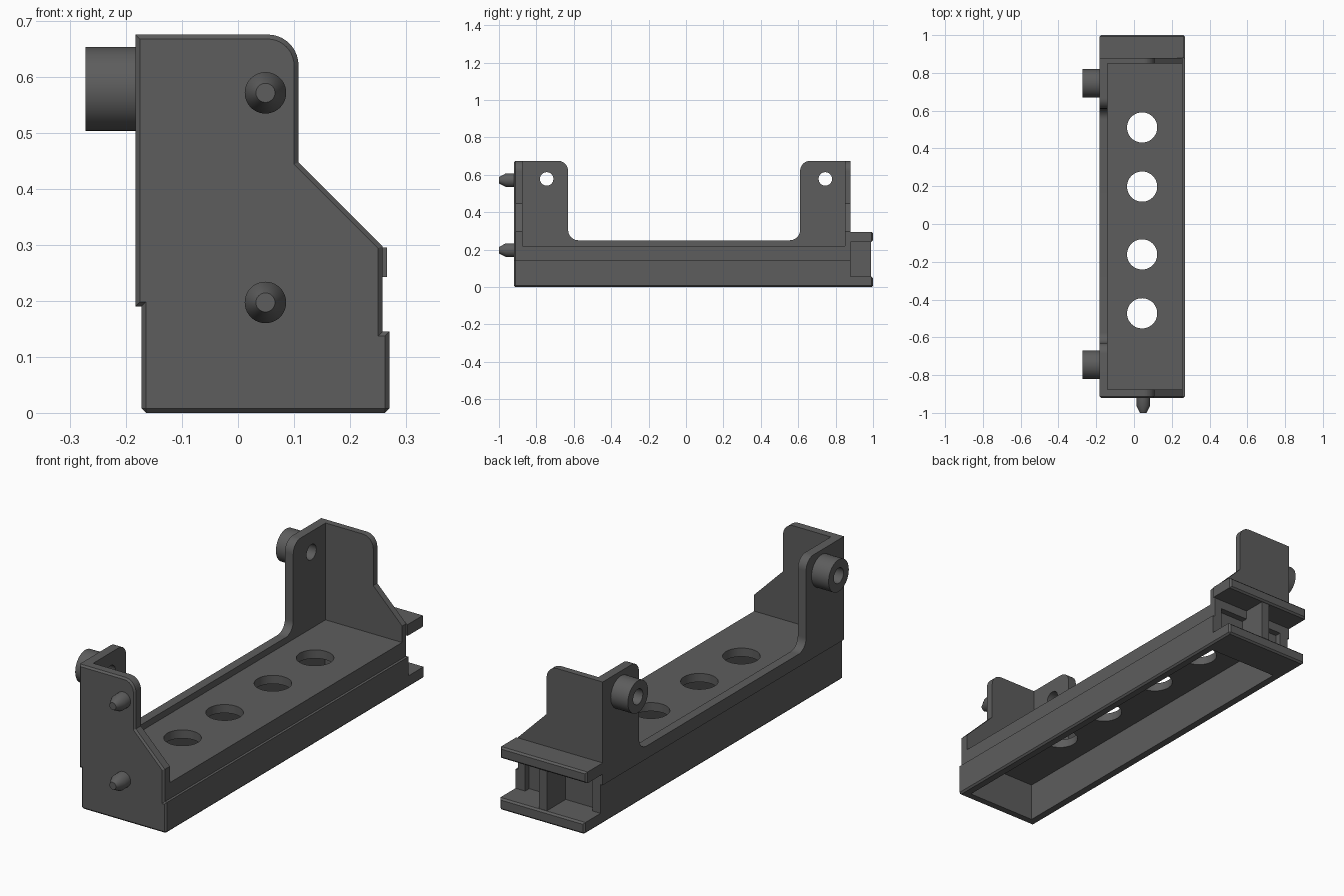
import bpy, bmesh
from math import sin, cos, pi, radians

cube = bpy.data.objects.get("Cube")
if cube:
    bpy.data.objects.remove(cube, do_unlink=True)

grey = bpy.data.materials.new("dark grey plastic")
grey.use_nodes = True
colour = (0.11, 0.11, 0.11, 1)
grey.diffuse_color = colour
grey.node_tree.nodes["Principled BSDF"].inputs["Base Color"].default_value = colour


def finish(name, bm):
    bmesh.ops.recalc_face_normals(bm, faces=bm.faces[:])
    mesh = bpy.data.meshes.new(name)
    bm.to_mesh(mesh)
    bm.free()
    mesh.materials.append(grey)
    ob = bpy.data.objects.new(name, mesh)
    bpy.context.collection.objects.link(ob)
    return ob


def arc(cu, cv, r, start, end, steps=10):
    angles = [radians(start + (end - start) * i / steps) for i in range(steps + 1)]
    return [(cu + r * cos(a), cv + r * sin(a)) for a in angles]


def prism(name, points, axis, low, high, chamfer=None, width=0.008):
    """Extrude a side profile along x or y; chamfer is a rule on edge ends."""
    bm = bmesh.new()
    place = (lambda u, v, t: (t, u, v)) if axis == "x" else (lambda u, v, t: (u, t, v))
    a = [bm.verts.new(place(u, v, low)) for u, v in points]
    b = [bm.verts.new(place(u, v, high)) for u, v in points]
    bm.faces.new(a)
    bm.faces.new(b)
    for i in range(len(a)):
        j = (i + 1) % len(a)
        bm.faces.new((a[i], a[j], b[j], b[i]))
    bmesh.ops.recalc_face_normals(bm, faces=bm.faces[:])
    if chamfer:
        edges = [e for e in bm.edges if chamfer(e.verts[0].co, e.verts[1].co)]
        bmesh.ops.bevel(bm, geom=edges, offset=width, segments=1, affect="EDGES")
    return finish(name, bm)


def box(name, x, y, z, chamfer=None):
    profile = [(x[0], z[0]), (x[1], z[0]), (x[1], z[1]), (x[0], z[1])]
    return prism(name, profile, "y", y[0], y[1], chamfer)


def turned(name, rings, centre, axis, segments=48):
    """Closed turned solid: rings are (position along axis, radius)."""
    bm = bmesh.new()
    loops = []
    for t, r in rings:
        loop = []
        for i in range(segments):
            u, v = r * cos(2 * pi * i / segments), r * sin(2 * pi * i / segments)
            local = {"x": (t, u, v), "y": (u, t, v), "z": (u, v, t)}[axis]
            loop.append(bm.verts.new([c + p for c, p in zip(centre, local)]))
        loops.append(loop)
    bm.faces.new(loops[0])
    bm.faces.new(loops[-1])
    for p, q in zip(loops, loops[1:]):
        for i in range(segments):
            j = (i + 1) % segments
            bm.faces.new((p[i], p[j], q[j], q[i]))
    return finish(name, bm)


def activate(ob):
    bpy.ops.object.select_all(action="DESELECT")
    ob.select_set(True)
    bpy.context.view_layer.objects.active = ob


def cut(ob, cutters):
    activate(ob)
    for c in cutters:
        mod = ob.modifiers.new("cut", "BOOLEAN")
        mod.operation, mod.solver, mod.object = "DIFFERENCE", "EXACT", c
        bpy.ops.object.modifier_apply(modifier=mod.name)


FRONT, BACK, END = -0.92, 0.88, 1.0
LEFT, RIGHT, DECK, TOP = -0.183, 0.258, 0.22, 0.675


def both(axis, value):
    return lambda a, b: abs(a[axis] - value) < 1e-4 and abs(b[axis] - value) < 1e-4


at_front, at_end, at_floor, at_deck = both(1, FRONT), both(1, END), both(2, 0), both(2, DECK)

# Stepped base with a hollow underside
section = [(-0.172, 0), (0.27, 0), (0.27, 0.145), (RIGHT, 0.145),
           (RIGHT, DECK), (LEFT, DECK), (LEFT, 0.19), (-0.172, 0.19)]
base = prism("base", section, "y", FRONT, BACK,
             lambda a, b: (at_front(a, b) and not at_deck(a, b))
             or (at_floor(a, b) and not both(1, BACK)(a, b)))
cutters = [box("cavity_cutter", (-0.13, 0.23), (-0.88, 0.83), (-0.05, 0.18))]
for y in (-0.473, -0.161, 0.198, 0.511):
    cutters.append(turned("deck_hole_cutter", [(0.1, 0.08), (0.3, 0.08)], (0.043, y, 0), "z"))
for x in ((-0.13, 0.03), (0.07, 0.22)):
    cutters.append(box("pocket_cutter", x, (0.85, 0.95), (0.055, 0.2)))
cut(base, cutters)

# Upright end plates with a rounded shoulder and sloped foot
outline = [(LEFT, DECK), (RIGHT, DECK), (RIGHT, 0.297), (0.108, 0.447)]
outline += arc(0.053, TOP - 0.055, 0.055, 0, 90) + [(LEFT, TOP)]
prism("front_plate", outline, "y", FRONT, -0.875,
      lambda a, b: at_front(a, b) and not at_deck(a, b))
prism("back_plate", outline, "y", 0.85, BACK)

# U-shaped side wall
wall_outline = [(-0.875, DECK), (0.85, DECK), (0.85, TOP)]
wall_outline += arc(0.665, 0.62, 0.055, 90, 180) + arc(0.555, 0.305, 0.055, 0, -90)
wall_outline += arc(-0.575, 0.305, 0.055, 270, 180) + arc(-0.685, 0.62, 0.055, 0, 90)
wall_outline += [(-0.875, TOP)]
wall = prism("side_wall", wall_outline, "x", LEFT, -0.14)

# Bored mounting bosses on the wall
smooth = [base, wall]
for label, y in (("front", -0.745), ("back", 0.745)):
    centre = (0, y, 0.578)
    boss = turned(label + "_boss", [(-0.272, 0.075), (LEFT, 0.075)], centre, "x")
    bore = turned("bore_cutter", [(-0.4, 0.036), (0, 0.036)], centre, "x")
    cut(boss, [bore])
    cut(wall, [bore])
    cutters.append(bore)
    smooth.append(boss)

# Tapered locating pegs
for label, z in (("lower", 0.197), ("upper", 0.571)):
    smooth.append(turned(label + "_peg", [(FRONT + 0.01, 0.037), (-0.962, 0.037), (-1, 0.017)],
                         (0.049, 0, z), "y"))

# Rear coupling: two flanges joined by a web
box("lower_flange", (-0.172, 0.27), (BACK, END), (0, 0.055),
    lambda a, b: at_end(a, b) or (at_floor(a, b) and not both(1, BACK)(a, b)))
box("upper_flange", (LEFT, 0.266), (BACK, END), (0.242, 0.295), at_end)
box("coupling_web", (0.03, 0.07), (0.85, 0.99), (0.05, 0.245))

for c in cutters:
    bpy.data.objects.remove(c, do_unlink=True)
for ob in smooth:
    activate(ob)
    bpy.ops.object.shade_smooth_by_angle(angle=radians(30))
